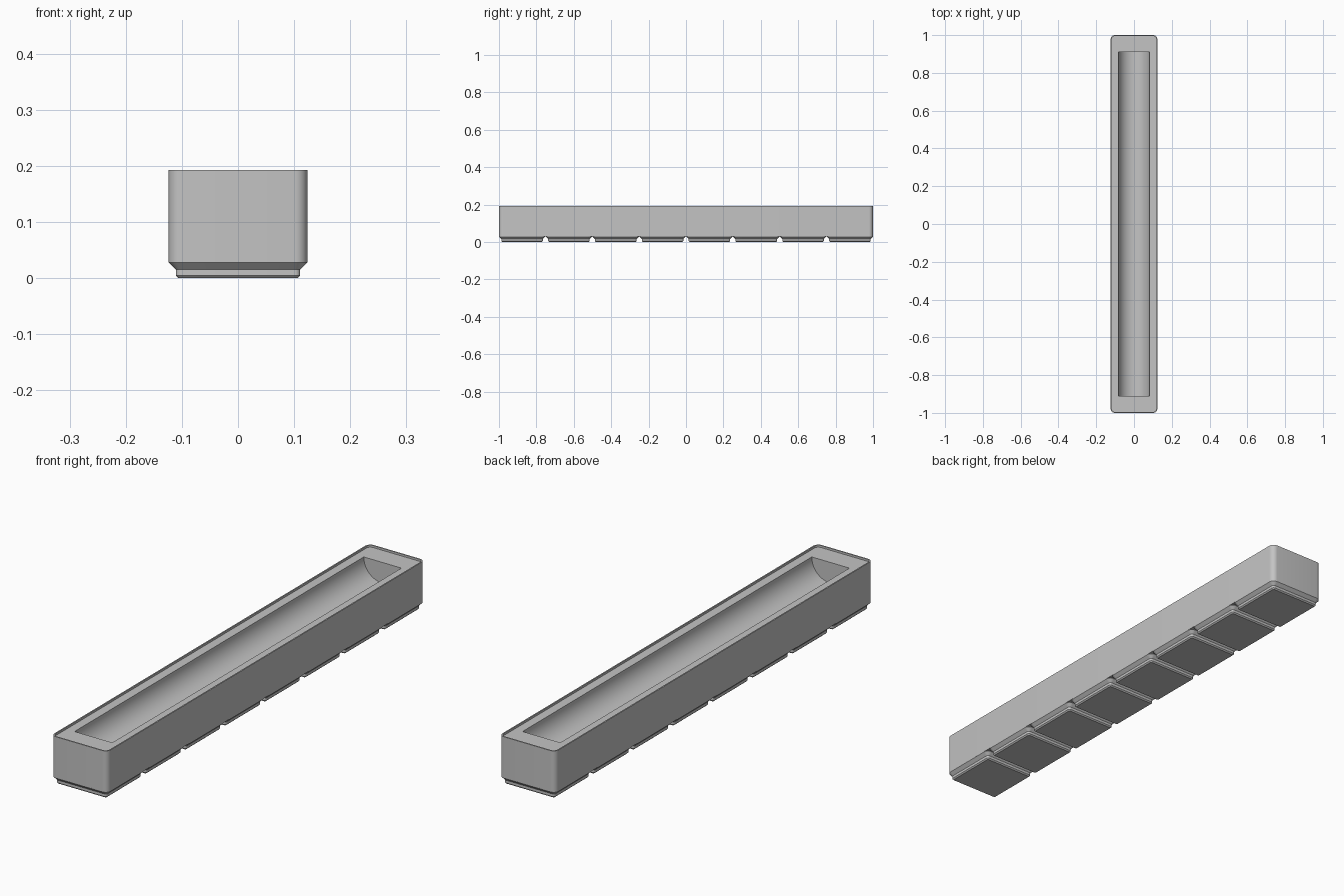
import bpy, bmesh, math

cube = bpy.data.objects.get("Cube")
if cube:
    bpy.data.objects.remove(cube, do_unlink=True)

CELLS = 8
PITCH = 0.2504
HALF_W, HALF_L = 0.1237, 1.0
RADIUS = 0.0224
BASE_TOP, TOP = 0.0298, 0.193
FLOOR = TOP - 0.008          # floor inside the thin rim
TROUGH_R, TROUGH_HALF = 0.083, 0.91

grey = bpy.data.materials.new("grey plastic")
grey.use_nodes = True
grey.diffuse_color = (0.55, 0.55, 0.55, 1)
grey.node_tree.nodes["Principled BSDF"].inputs["Base Color"].default_value = (0.55, 0.55, 0.55, 1)


def rounded_ring(bm, hx, hy, r, z, cy=0.0, steps=8):
    """Ring of vertices round a rectangle with rounded corners."""
    ring = []
    for i, (sx, sy) in enumerate([(1, 1), (-1, 1), (-1, -1), (1, -1)]):
        for k in range(steps + 1):
            a = (i + k / steps) * math.pi / 2
            ring.append(bm.verts.new((sx * (hx - r) + r * math.cos(a),
                                      cy + sy * (hy - r) + r * math.sin(a), z)))
    return ring


def loft(bm, rings):
    """Join rings with quads and cap both ends."""
    for a, b in zip(rings, rings[1:]):
        n = len(a)
        for i in range(n):
            j = (i + 1) % n
            bm.faces.new((a[i], a[j], b[j], b[i]))
    bm.faces.new(rings[0][::-1])
    bm.faces.new(rings[-1])


def make_object(name, bm):
    bmesh.ops.recalc_face_normals(bm, faces=bm.faces)
    mesh = bpy.data.meshes.new(name)
    bm.to_mesh(mesh)
    bm.free()
    mesh.materials.append(grey)
    obj = bpy.data.objects.new(name, mesh)
    bpy.context.collection.objects.link(obj)
    return obj


def activate(obj):
    bpy.ops.object.select_all(action='DESELECT')
    obj.select_set(True)
    bpy.context.view_layer.objects.active = obj


# Long body with a thin raised rim
bm = bmesh.new()
rim = 0.005
loft(bm, [rounded_ring(bm, HALF_W, HALF_L, RADIUS, BASE_TOP),
          rounded_ring(bm, HALF_W, HALF_L, RADIUS, TOP),
          rounded_ring(bm, HALF_W - rim, HALF_L - rim, RADIUS - rim, TOP),
          rounded_ring(bm, HALF_W - rim, HALF_L - rim, RADIUS - rim, FLOOR)])
body = make_object("tray_body", bm)

# Half-round trough cut along the body
bpy.ops.mesh.primitive_cylinder_add(vertices=96, radius=TROUGH_R, depth=2 * TROUGH_HALF,
                                    location=(0, 0, FLOOR), rotation=(math.pi / 2, 0, 0))
cutter = bpy.context.object
cutter.name = "trough_cutter"
cutter.hide_render = True
cutter.data.materials.append(grey)
cut = body.modifiers.new("trough", 'BOOLEAN')
cut.operation = 'DIFFERENCE'
cut.solver = 'EXACT'
cut.object = cutter
activate(body)
bpy.ops.object.modifier_apply(modifier=cut.name)
bpy.data.objects.remove(cutter, do_unlink=True)
bpy.ops.object.shade_smooth_by_angle(angle=math.radians(30))

# Row of stepped feet: (inset, corner radius, height)
STEPS = [(0.0176, 0.0048, 0), (0.0128, 0.0095, 0.0048), (0.0128, 0.0095, 0.0155),
         (0, RADIUS, 0.0283), (0, RADIUS, BASE_TOP)]
for c in range(CELLS):
    cy = (c - (CELLS - 1) / 2) * PITCH
    bm = bmesh.new()
    loft(bm, [rounded_ring(bm, HALF_W - inset, HALF_W - inset, r, z, cy)
              for inset, r, z in STEPS])
    foot = make_object(f"foot_{c + 1}", bm)
    activate(foot)
    bpy.ops.object.shade_smooth_by_angle(angle=math.radians(30))
